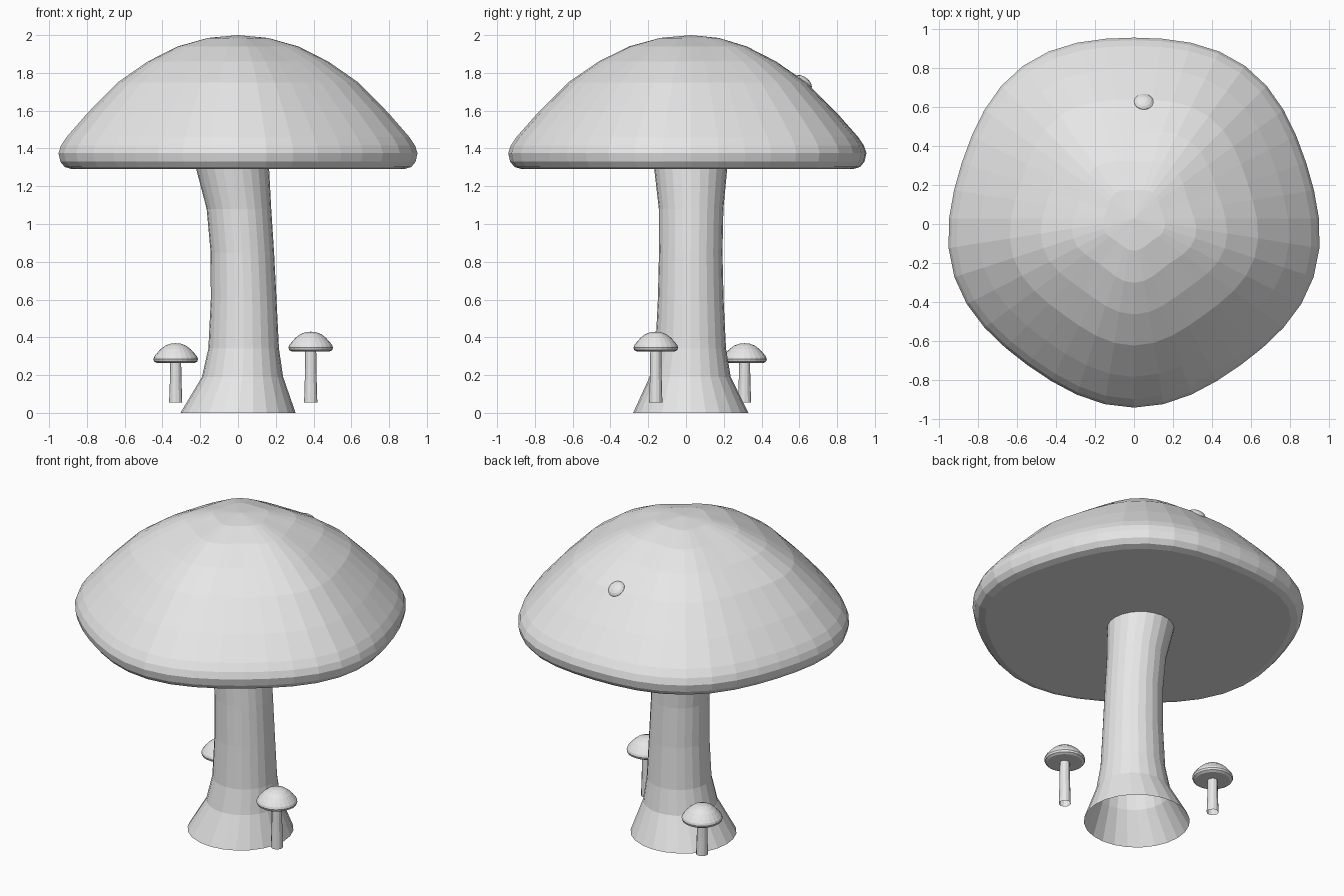
import bpy
import bmesh
from math import cos, sin, pi, radians
from mathutils import Matrix, Vector

cube = bpy.data.objects.get("Cube")
if cube:
    bpy.data.objects.remove(cube, do_unlink=True)

# One pale grey for the whole model
GREY = (0.8, 0.8, 0.8, 1.0)
grey = bpy.data.materials.new("pale grey")
grey.use_nodes = True
grey.diffuse_color = GREY
shader = next(n for n in grey.node_tree.nodes if n.type == "BSDF_PRINCIPLED")
shader.inputs["Base Color"].default_value = GREY


def finish(name, bm):
    """Turn a bmesh into a flat-shaded object."""
    bmesh.ops.recalc_face_normals(bm, faces=bm.faces)
    mesh = bpy.data.meshes.new(name)
    bm.to_mesh(mesh)
    bm.free()
    mesh.materials.append(grey)
    obj = bpy.data.objects.new(name, mesh)
    bpy.context.collection.objects.link(obj)
    return obj


def loft(name, rings, sides, wobble=0.0, apex=None, floor=False):
    """Bridge rings of (centre x, centre y, radius, z); apex closes the first ring, floor the last."""
    bm = bmesh.new()
    loops = []
    for cx, cy, radius, z in rings:
        depth = min(wobble, radius * 0.06)
        loop = []
        for i in range(sides):
            angle = 2 * pi * i / sides
            r = radius - depth * cos(5 * angle)
            loop.append(bm.verts.new((cx + r * sin(angle), cy + r * cos(angle), z)))
        loops.append(loop)
    for upper, lower in zip(loops, loops[1:]):
        for i in range(sides):
            j = (i + 1) % sides
            bm.faces.new((upper[i], upper[j], lower[j], lower[i]))
    if apex:
        tip = bm.verts.new(apex)
        for i in range(sides):
            bm.faces.new((tip, loops[0][(i + 1) % sides], loops[0][i]))
    if floor:
        bm.faces.new(loops[-1])
    return finish(name, bm)


# Large cap: soft five-sided dome with a rolled rim and a flat underside
CAP_Y = 0.027
cap_profile = [(0.155, 1.985), (0.31, 1.94), (0.47, 1.86), (0.63, 1.75),
               (0.79, 1.59), (0.905, 1.46), (0.935, 1.415), (0.948, 1.375),
               (0.938, 1.33), (0.915, 1.302), (0.875, 1.29)]
loft("large_cap", [(0, CAP_Y, r, z) for r, z in cap_profile], 40,
     wobble=0.02, apex=(0, CAP_Y, 2.0), floor=True)

# Large stem: flared, gently bent, open tube
stem_rings = [(-0.04, 0.025, 0.21, 1.34), (-0.028, 0.025, 0.193, 1.29),
              (0.005, 0.027, 0.171, 1.08), (0.023, 0.025, 0.168, 0.85),
              (0.03, 0.025, 0.174, 0.6), (0.03, 0.025, 0.187, 0.34),
              (0.024, 0.022, 0.215, 0.19), (0, 0.025, 0.305, 0)]
loft("large_stem", stem_rings, 24)

# Spot on the back slope of the cap
bm = bmesh.new()
bmesh.ops.create_uvsphere(bm, u_segments=16, v_segments=8, radius=0.053)
tilt = Vector((0.05, 0.65, 0.8)).to_track_quat("Z", "Y").to_matrix().to_4x4()
bm.transform(Matrix.Translation((0.05, 0.622, 1.748)) @ tilt @ Matrix.Diagonal((1, 1, 0.55, 1)))
finish("cap_spot", bm)

# Two small mushrooms beside the stem
small_profile = [(0.028, 0.102), (0.055, 0.092), (0.08, 0.073), (0.1, 0.051),
                 (0.114, 0.033), (0.118, 0.02), (0.114, 0.008), (0.1, 0)]
for side, x, y, base in (("left", 0.385, -0.16, 0.325), ("right", -0.33, 0.31, 0.264)):
    loft(side + "_small_cap", [(x, y, r, base + h) for r, h in small_profile], 24,
         apex=(x, y, base + 0.105), floor=True)
    loft(side + "_small_stem", [(x, y, 0.029, base + 0.01), (x, y, 0.031, base / 2 + 0.03),
                                (x, y, 0.035, 0.055)], 12)
